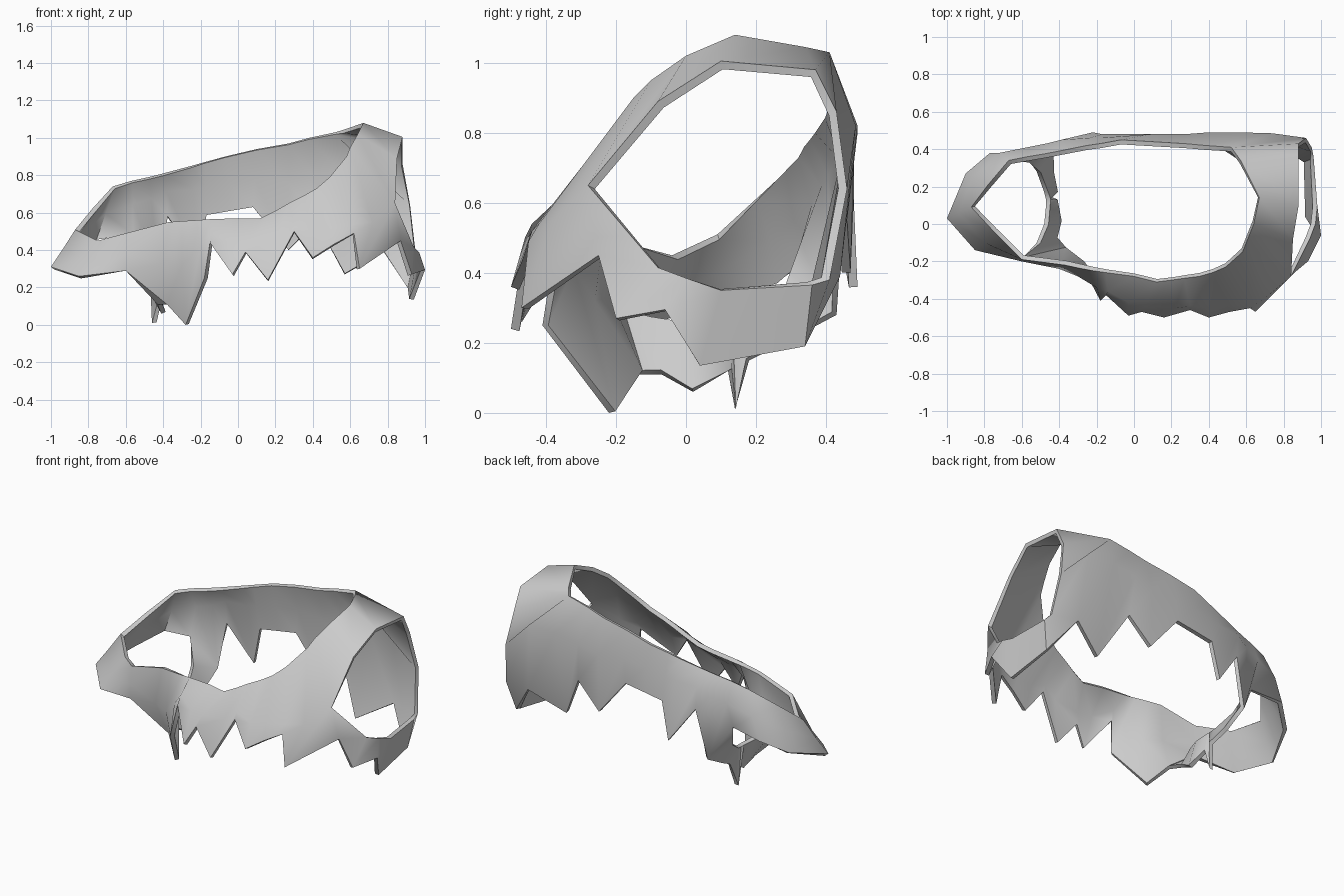
import bpy
import bmesh
import math

cube = bpy.data.objects.get("Cube")
if cube:
    bpy.data.objects.remove(cube, do_unlink=True)

# One flat cloth colour
cloth = bpy.data.materials.new("grey cloth")
cloth.use_nodes = True
colour = (0.6, 0.6, 0.6, 1.0)
cloth.diffuse_color = colour
cloth.node_tree.nodes["Principled BSDF"].inputs["Base Color"].default_value = colour

# Each panel is a row of columns; a column runs from its top edge to its hem.

# Chest: neck rim, bulge, ragged hem, from the left armhole across to the cap
chest = [
    [(.60, -.10, .95), (.84, -.28, .65), (.87, -.25, .45)],
    [(.58, -.15, .90), (.72, -.38, .55), (.65, -.47, .30)],
    [(.49, -.23, .79), (.62, -.42, .54), (.62, -.45, .49)],
    [(.42, -.26, .73), (.50, -.44, .52), (.51, -.47, .43)],
    [(.35, -.28, .69), (.40, -.45, .50), (.40, -.50, .36)],
    [(.27, -.29, .65), (.30, -.44, .54), (.30, -.46, .50)],
    [(.20, -.30, .61), (.22, -.45, .48), (.16, -.50, .24)],
    [(.12, -.31, .57), (.06, -.44, .45), (.04, -.47, .39)],
    [(.00, -.28, .57), (-.03, -.42, .45), (-.03, -.49, .27)],
    [(-.15, -.26, .565), (-.14, -.36, .50), (-.15, -.38, .44)],
    [(-.22, -.25, .56), (-.20, -.34, .42), (-.18, -.41, .25)],
    [(-.30, -.235, .555), (-.30, -.28, .32), (-.28, -.22, .0)],
    [(-.37, -.22, .55), (-.40, -.24, .33), (-.38, -.14, .11)],
    [(-.60, -.19, .49), (-.60, -.20, .38), (-.60, -.20, .29)],
]

# Cap over the right shoulder
cap = [
    chest[-1],
    [(-.75, -.04, .45), (-.80, -.10, .35), (-.85, -.14, .26)],
    [(-.87, .09, .51), (-.94, .06, .40), (-1.0, .03, .31)],
    [(-.78, .21, .62), (-.86, .25, .50), (-.90, .27, .38)],
    [(-.67, .34, .74), (-.72, .38, .60), (-.77, .38, .46)],
    [(-.57, .36, .77), (-.57, .41, .65), (-.57, .35, .48)],
]

# Back, ending at the rear edge of the left armhole
neck_corner = (.52, .41, 1.03)
back = [
    cap[-1],
    [(-.48, .375, .79), (-.47, .43, .68), (-.45, .43, .28)],
    [(-.40, .39, .81), (-.39, .45, .72), (-.38, .45, .58)],
    [(-.25, .42, .85), (-.24, .46, .73), (-.22, .49, .36)],
    [(-.18, .43, .87), (-.18, .46, .74), (-.17, .48, .59)],
    [(-.07, .45, .90), (-.05, .47, .76), (-.05, .48, .61)],
    [(.10, .44, .94), (.09, .48, .78), (.08, .48, .63)],
    [(.27, .43, .97), (.27, .48, .76), (.27, .47, .40)],
    [(.38, .42, 1.0), (.40, .49, .80), (.42, .46, .55)],
    [neck_corner, (.56, .49, .82), (.57, .36, .27)],
    [neck_corner, (.74, .485, .82), (.78, .44, .39)],
    [(.88, .43, .86), (.92, .46, .64), (.95, .41, .38)],
]

# Left shoulder between the neck rim and the top of the armhole
shoulder = [
    [neck_corner, (.88, .43, .86)],
    [(.57, .34, 1.045), (.88, .37, .98)],
    [(.67, .14, 1.08), (.88, .10, 1.005)],
    [(.64, .00, 1.02), (.85, -.08, .89)],
    [(.60, -.10, .95), (.84, -.28, .65)],
]

# Flap below the left armhole
arm_flap = [
    [(.95, .41, .38), (.78, .44, .39)],
    [(.96, .36, .365), (.93, .34, .19)],
    [(.98, .10, .35), (.94, .04, .135)],
    [(.97, .00, .385), (1.0, -.06, .295)],
    [(.94, -.08, .415), (.93, -.20, .27)],
    [(.84, -.28, .65), (.87, -.25, .45)],
]

# Torn strip under the right arm, joining chest and back
side_strip = [
    [(-.60, -.20, .29), (-.38, -.14, .11)],
    [(-.52, -.10, .26), (-.43, -.07, .11)],
    [(-.48, .00, .25), (-.41, .02, .06)],
    [(-.47, .10, .25), (-.43, .12, .12)],
    [(-.47, .13, .25), (-.46, .14, .01)],
    [(-.48, .17, .26), (-.43, .18, .15)],
    [(-.52, .28, .33), (-.45, .28, .20)],
    [(-.57, .35, .48), (-.45, .43, .28)],
]

bm = bmesh.new()
shared = {}


def vert(co):
    """Return the vertex at co, reusing it along seams."""
    key = tuple(round(c, 3) for c in co)
    if key not in shared:
        shared[key] = bm.verts.new(co)
    return shared[key]


def loft(columns):
    """Skin neighbouring columns; repeated points collapse to triangles."""
    for a, b in zip(columns, columns[1:]):
        for r in range(len(a) - 1):
            corners = [vert(p) for p in (a[r], b[r], b[r + 1], a[r + 1])]
            corners = list(dict.fromkeys(corners))
            if len(corners) > 2:
                bm.faces.new(corners)


for panel in (chest, cap, back, shoulder, arm_flap, side_strip):
    loft(panel)

mesh = bpy.data.meshes.new("torn_vest")
bm.to_mesh(mesh)
bm.free()
mesh.materials.append(cloth)
vest = bpy.data.objects.new("torn_vest", mesh)
bpy.context.collection.objects.link(vest)

# Cloth thickness, inward, then smooth folds with crisp hems
bpy.ops.object.select_all(action='DESELECT')
vest.select_set(True)
bpy.context.view_layer.objects.active = vest
thick = vest.modifiers.new("thickness", 'SOLIDIFY')
thick.thickness = 0.025
thick.offset = -1
bpy.ops.object.modifier_apply(modifier=thick.name)
bpy.ops.object.shade_smooth_by_angle(angle=math.radians(60))
